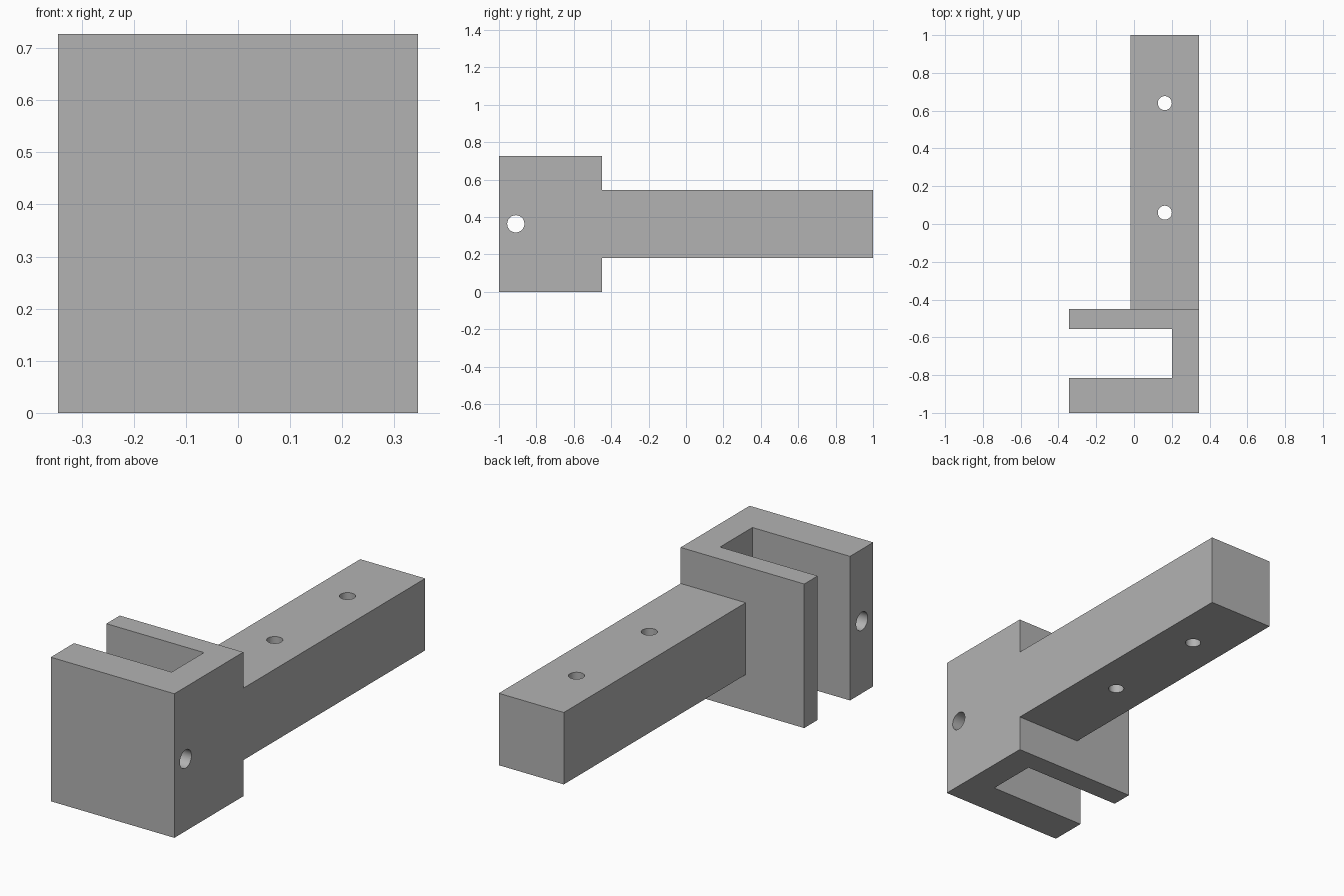
import bpy
import bmesh
import math
from mathutils import Matrix

cube = bpy.data.objects.get("Cube")
if cube:
    bpy.data.objects.remove(cube, do_unlink=True)

grey = bpy.data.materials.new("plain grey")
grey.use_nodes = True
colour = (0.45, 0.45, 0.45, 1)
grey.diffuse_color = colour
grey.node_tree.nodes["Principled BSDF"].inputs["Base Color"].default_value = colour


def new_object(name, bm):
    bmesh.ops.recalc_face_normals(bm, faces=bm.faces)
    mesh = bpy.data.meshes.new(name)
    bm.to_mesh(mesh)
    bm.free()
    mesh.materials.append(grey)
    obj = bpy.data.objects.new(name, mesh)
    bpy.context.collection.objects.link(obj)
    return obj


def prism(name, outline, z0, z1):
    bm = bmesh.new()
    face = bm.faces.new([bm.verts.new((x, y, z0)) for x, y in outline])
    extruded = bmesh.ops.extrude_face_region(bm, geom=[face])["geom"]
    verts = [v for v in extruded if isinstance(v, bmesh.types.BMVert)]
    bmesh.ops.translate(bm, vec=(0, 0, z1 - z0), verts=verts)
    return new_object(name, bm)


def drill(name, centre, radius, axis="Z"):
    turn = Matrix.Rotation(math.pi / 2, 4, "Y") if axis == "X" else Matrix()
    bm = bmesh.new()
    bmesh.ops.create_cone(bm, cap_ends=True, segments=40, radius1=radius,
                          radius2=radius, depth=2,
                          matrix=Matrix.Translation(centre) @ turn)
    obj = new_object(name, bm)
    obj.hide_render = True
    return obj


def combine(target, tool, operation):
    mod = target.modifiers.new(tool.name, "BOOLEAN")
    mod.operation = operation
    mod.solver = "EXACT"
    mod.object = tool
    bpy.context.view_layer.objects.active = target
    bpy.ops.object.modifier_apply(modifier=mod.name)
    bpy.data.objects.remove(tool, do_unlink=True)


right, left = -0.345, 0.345
front, clamp_back, back = -1, -0.45, 1
slot_front, slot_back, slot_end = -0.815, -0.557, 0.2
height = 0.727

# Slotted clamp block, open towards -x
bracket = prism("clamp_bracket", [
    (right, front), (left, front), (left, clamp_back), (right, clamp_back),
    (right, slot_back), (slot_end, slot_back),
    (slot_end, slot_front), (right, slot_front)], 0, height)

# Mounting arm, flush with the closed side of the clamp
arm = prism("mounting_arm", [
    (-0.018, -0.5), (left, -0.5), (left, back), (-0.018, back)], 0.182, 0.545)
combine(bracket, arm, "UNION")

# Screw holes through the arm, and a cross hole through the front jaw
for i, y in enumerate((0.06, 0.64)):
    combine(bracket, drill(f"arm_hole_{i}", (0.163, y, height / 2), 0.037), "DIFFERENCE")
combine(bracket, drill("jaw_hole", (0, -0.91, height / 2), 0.046, "X"), "DIFFERENCE")

# Round hole walls, crisp block edges
bracket.select_set(True)
bpy.context.view_layer.objects.active = bracket
bpy.ops.object.shade_smooth_by_angle(angle=math.radians(30))
